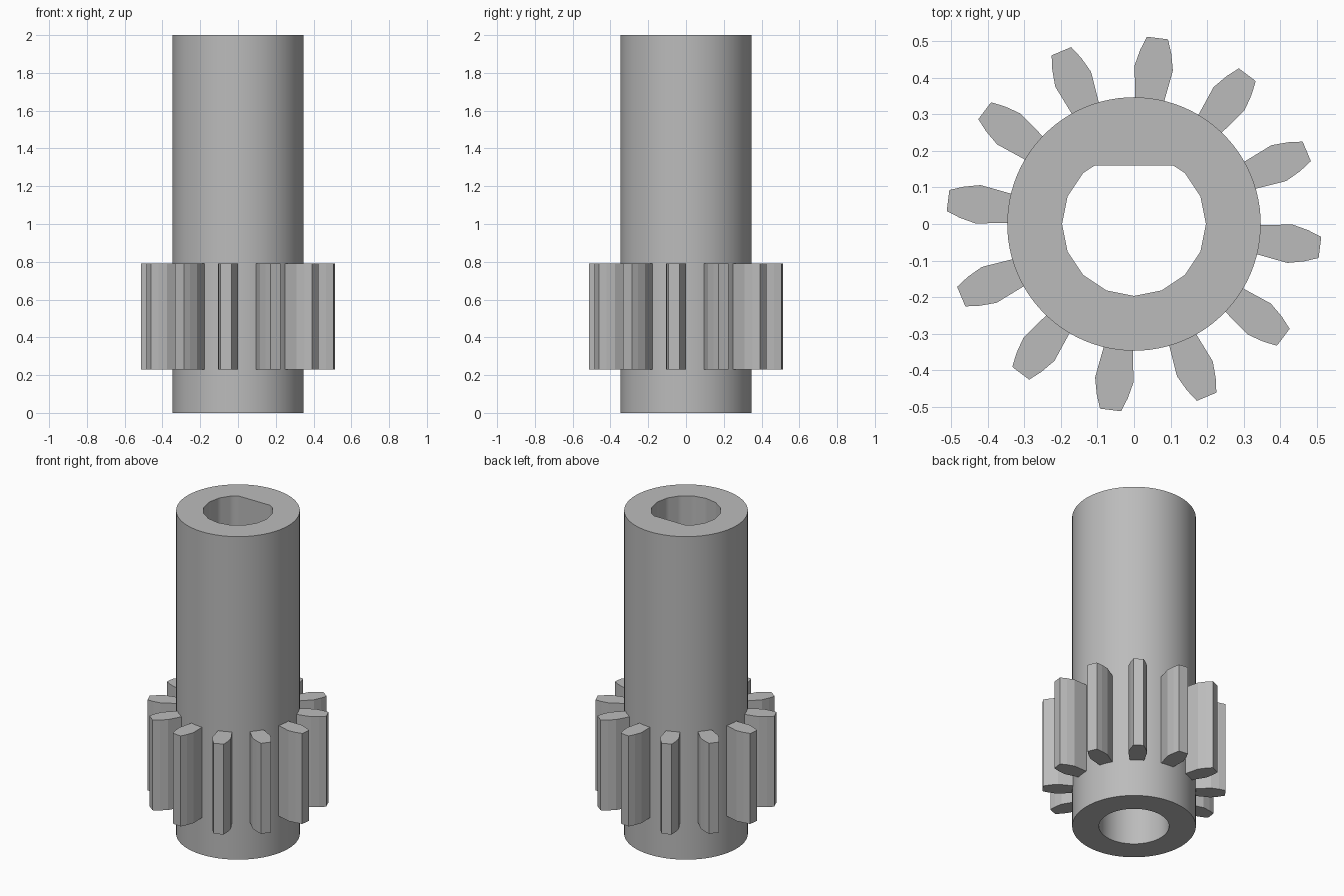
import bpy, bmesh, math

cube = bpy.data.objects.get("Cube")
if cube:
    bpy.data.objects.remove(cube, do_unlink=True)

steel = bpy.data.materials.new("plain_grey")
steel.use_nodes = True
grey = (0.5, 0.5, 0.5, 1)
steel.diffuse_color = grey
steel.node_tree.nodes["Principled BSDF"].inputs["Base Color"].default_value = grey

SEGMENTS = 96
SHAFT_RADIUS, BORE_RADIUS, BORE_FLAT = 0.347, 0.197, 0.16
HEIGHT, BORE_STEP = 2.0, 0.79
TEETH, FIRST_ANGLE = 12, math.radians(82.8)
GEAR_BOTTOM, GEAR_TOP = 0.23, 0.79


def make_object(name, bm, smooth):
    bmesh.ops.recalc_face_normals(bm, faces=bm.faces[:])
    mesh = bpy.data.meshes.new(name)
    bm.to_mesh(mesh)
    bm.free()
    mesh.materials.append(steel)
    obj = bpy.data.objects.new(name, mesh)
    bpy.context.collection.objects.link(obj)
    if smooth:
        bpy.ops.object.select_all(action="DESELECT")
        obj.select_set(True)
        bpy.context.view_layer.objects.active = obj
        bpy.ops.object.shade_smooth_by_angle(angle=math.radians(28))
    return obj


def outer_radius(angle):
    return SHAFT_RADIUS


def round_bore(angle):
    return BORE_RADIUS


def keyed_bore(angle):
    # Sixteen-sided bore, cut off by a flat on the back
    step = math.tau / 16
    radius = BORE_RADIUS * math.cos(step / 2) / math.cos(angle % step - step / 2)
    if math.sin(angle) > 0:
        radius = min(radius, BORE_FLAT / math.sin(angle))
    return radius


def ring(bm, radius_at, z):
    angles = [math.tau * i / SEGMENTS for i in range(SEGMENTS)]
    return [bm.verts.new((radius_at(a) * math.cos(a), radius_at(a) * math.sin(a), z))
            for a in angles]


# Hollow shaft: outer wall, keyed upper bore, round lower bore
bm = bmesh.new()
rings = [ring(bm, outer_radius, 0), ring(bm, outer_radius, HEIGHT),
         ring(bm, keyed_bore, HEIGHT), ring(bm, keyed_bore, BORE_STEP),
         ring(bm, round_bore, BORE_STEP), ring(bm, round_bore, 0)]
for lower, upper in zip(rings, rings[1:] + rings[:1]):
    for i in range(SEGMENTS):
        j = (i + 1) % SEGMENTS
        bm.faces.new((lower[i], lower[j], upper[j], upper[i]))
bmesh.ops.remove_doubles(bm, verts=bm.verts[:], dist=0.00001)
make_object("shaft", bm, True)

# Gear teeth: one mirrored flank profile, extruded and repeated around the shaft
flank = [(0.33, 0.038), (0.43, 0.053), (0.475, 0.043), (0.513, 0.029)]
profile = [(r, -w) for r, w in flank] + [(r, w) for r, w in reversed(flank)]
bm = bmesh.new()
for k in range(TEETH):
    a = FIRST_ANGLE + math.tau * k / TEETH
    c, s = math.cos(a), math.sin(a)
    face = bm.faces.new([bm.verts.new((r * c - w * s, r * s + w * c, GEAR_BOTTOM))
                         for r, w in profile])
    extruded = bmesh.ops.extrude_face_region(bm, geom=[face], use_keep_orig=True)["geom"]
    top = [v for v in extruded if isinstance(v, bmesh.types.BMVert)]
    bmesh.ops.translate(bm, verts=top, vec=(0, 0, GEAR_TOP - GEAR_BOTTOM))
make_object("gear_teeth", bm, False)
